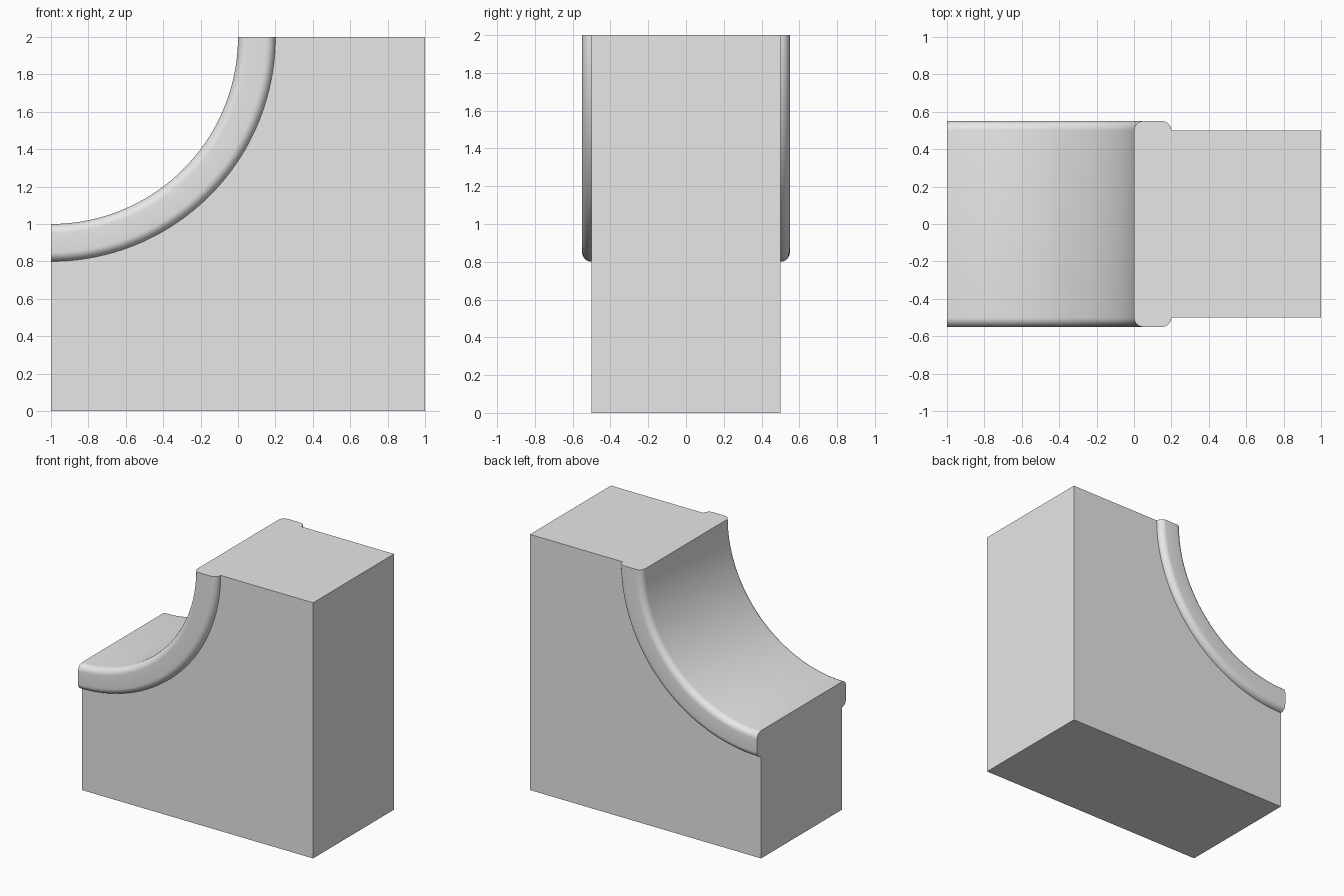
import bpy
import bmesh
from math import sin, cos, pi, radians

cube = bpy.data.objects.get("Cube")
if cube:
    bpy.data.objects.remove(cube, do_unlink=True)

STEPS = 64          # segments along the quarter arc
HALF = 0.5          # half depth of the block
INNER, OUTER = 1.0, 1.2
ROUND = 0.05        # rim corner radius

grey = bpy.data.materials.new("light grey")
grey.use_nodes = True
colour = (0.8, 0.8, 0.8, 1)
grey.diffuse_color = colour
grey.node_tree.nodes["Principled BSDF"].inputs["Base Color"].default_value = colour


def arc_point(radius, i):
    """Point on the quarter arc, from the low left end to the top."""
    a = -pi / 2 + pi / 2 * i / STEPS
    return -1 + radius * cos(a), 2 + radius * sin(a)


def finish(name, bm):
    bmesh.ops.recalc_face_normals(bm, faces=bm.faces)
    mesh = bpy.data.meshes.new(name)
    bm.to_mesh(mesh)
    bm.free()
    mesh.materials.append(grey)
    obj = bpy.data.objects.new(name, mesh)
    bpy.context.collection.objects.link(obj)
    bpy.ops.object.select_all(action='DESELECT')
    bpy.context.view_layer.objects.active = obj
    obj.select_set(True)
    bpy.ops.object.shade_smooth_by_angle(angle=radians(30))
    return obj


# Block: square outline with a quarter circle removed, extruded in depth
bm = bmesh.new()
outline = [arc_point(OUTER, i) for i in range(STEPS + 1)]
outline += [(1, 2), (1, 0), (-1, 0)]
face = bm.faces.new([bm.verts.new((x, -HALF, z)) for x, z in outline])
extruded = bmesh.ops.extrude_face_region(bm, geom=[face])["geom"]
bmesh.ops.translate(bm, vec=(0, 2 * HALF, 0),
                    verts=[v for v in extruded if isinstance(v, bmesh.types.BMVert)])
finish("quarter_arch_block", bm)

# Rim: rounded rectangle section swept along the quarter arc
section = []
for k, (sr, sy) in enumerate([(1, 1), (-1, 1), (-1, -1), (1, -1)]):
    cr = (INNER + OUTER) / 2 + sr * ((OUTER - INNER) / 2 - ROUND)
    cy = sy * HALF
    for j in range(9):
        a = pi / 2 * (k + j / 8)
        section.append((cr + ROUND * cos(a), cy + ROUND * sin(a)))

bm = bmesh.new()
rings = []
for i in range(STEPS + 1):
    ring = []
    for r, y in section:
        x, z = arc_point(r, i)
        ring.append(bm.verts.new((x, y, z)))
    rings.append(ring)
for a, b in zip(rings, rings[1:]):
    for j in range(len(section)):
        n = (j + 1) % len(section)
        bm.faces.new((a[j], a[n], b[n], b[j]))
bm.faces.new(rings[0])
bm.faces.new(rings[-1])
finish("rounded_arch_rim", bm)
